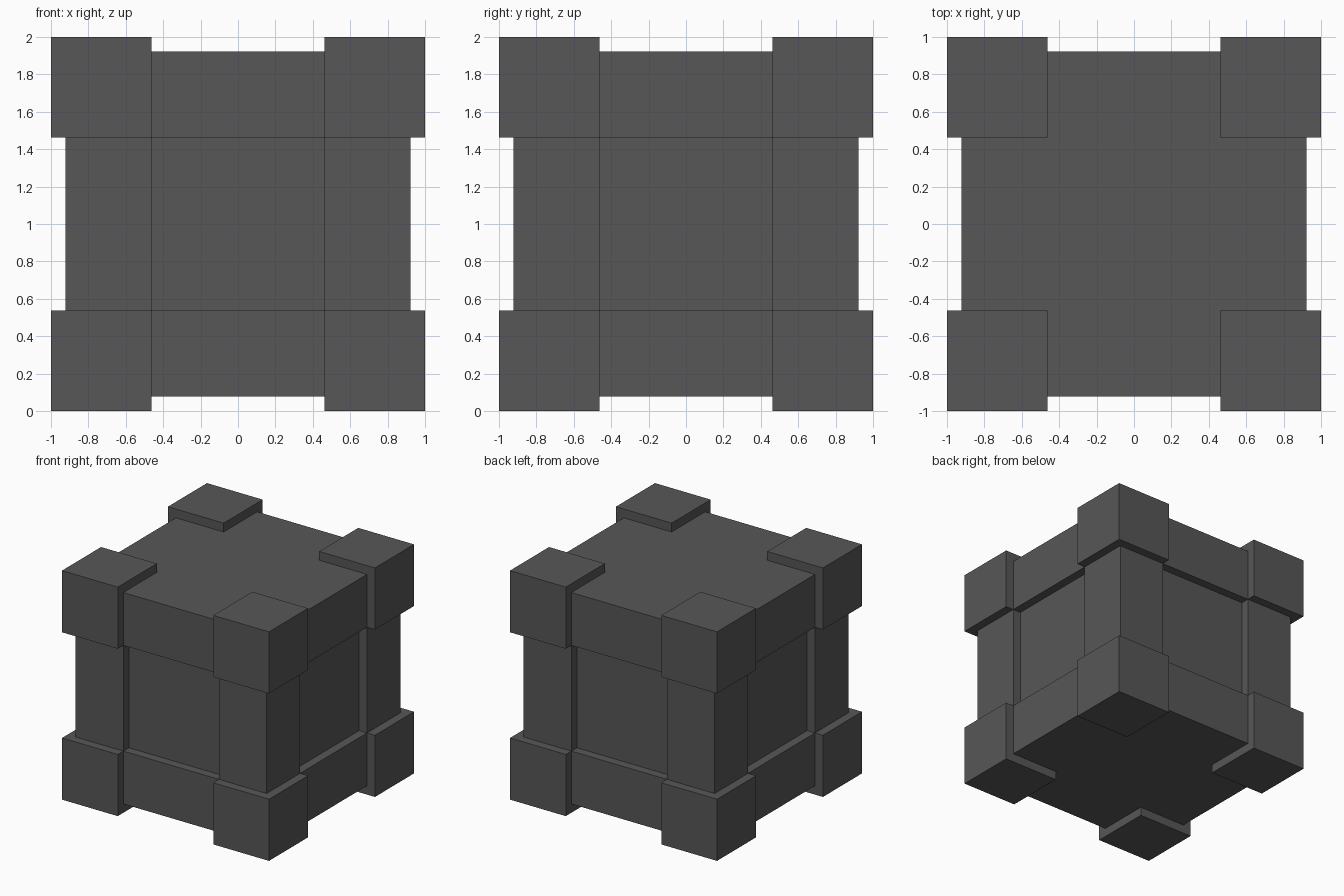
import bpy
import bmesh
from mathutils import Matrix, Vector

if "Cube" in bpy.data.objects:
    bpy.data.objects.remove(bpy.data.objects["Cube"])

# The model sits on a grid of 1/13 unit
U = 1 / 13
OUT, FRAME, PANEL, INNER = 1.0, 12 * U, 11 * U, 6 * U

grey = bpy.data.materials.new("dark grey")
grey.diffuse_color = (0.095, 0.095, 0.095, 1)
grey.use_nodes = True
grey.node_tree.nodes["Principled BSDF"].inputs["Base Color"].default_value = grey.diffuse_color


def boxes(name, spans):
    """One object made of boxes given as (low corner, high corner), centred on z = 1."""
    bm = bmesh.new()
    for lo, hi in spans:
        lo, hi = Vector(lo), Vector(hi)
        m = Matrix.Translation((lo + hi) / 2 + Vector((0, 0, 1)))
        bmesh.ops.create_cube(bm, size=1, matrix=m @ Matrix.Diagonal((*(hi - lo), 1)))
    mesh = bpy.data.meshes.new(name)
    bm.to_mesh(mesh)
    bm.free()
    mesh.materials.append(grey)
    ob = bpy.data.objects.new(name, mesh)
    bpy.context.collection.objects.link(ob)
    return ob


def side(s, a, b):
    """Ordered span from a to b on the positive or negative side."""
    return (a, b) if s > 0 else (-b, -a)


def corner(sx, sy, z, outer):
    x, y = side(sx, INNER, outer), side(sy, INNER, outer)
    return (x[0], y[0], z[0]), (x[1], y[1], z[1])


signs = (-1, 1)

# Recessed side panels
boxes("side_panels", [((-PANEL, -PANEL, -INNER), (PANEL, PANEL, INNER))])

# Flat top and bottom slabs forming the horizontal frame
for s, name in ((1, "top_slab"), (-1, "bottom_slab")):
    z = side(s, INNER, FRAME)
    boxes(name, [((-FRAME, -FRAME, z[0]), (FRAME, FRAME, z[1]))])

# Upright corner posts
boxes("corner_posts", [corner(sx, sy, (-INNER, INNER), FRAME)
                       for sx in signs for sy in signs])

# Protruding corner blocks
boxes("corner_blocks", [corner(sx, sy, side(sz, INNER, OUT), OUT)
                        for sx in signs for sy in signs for sz in signs])
